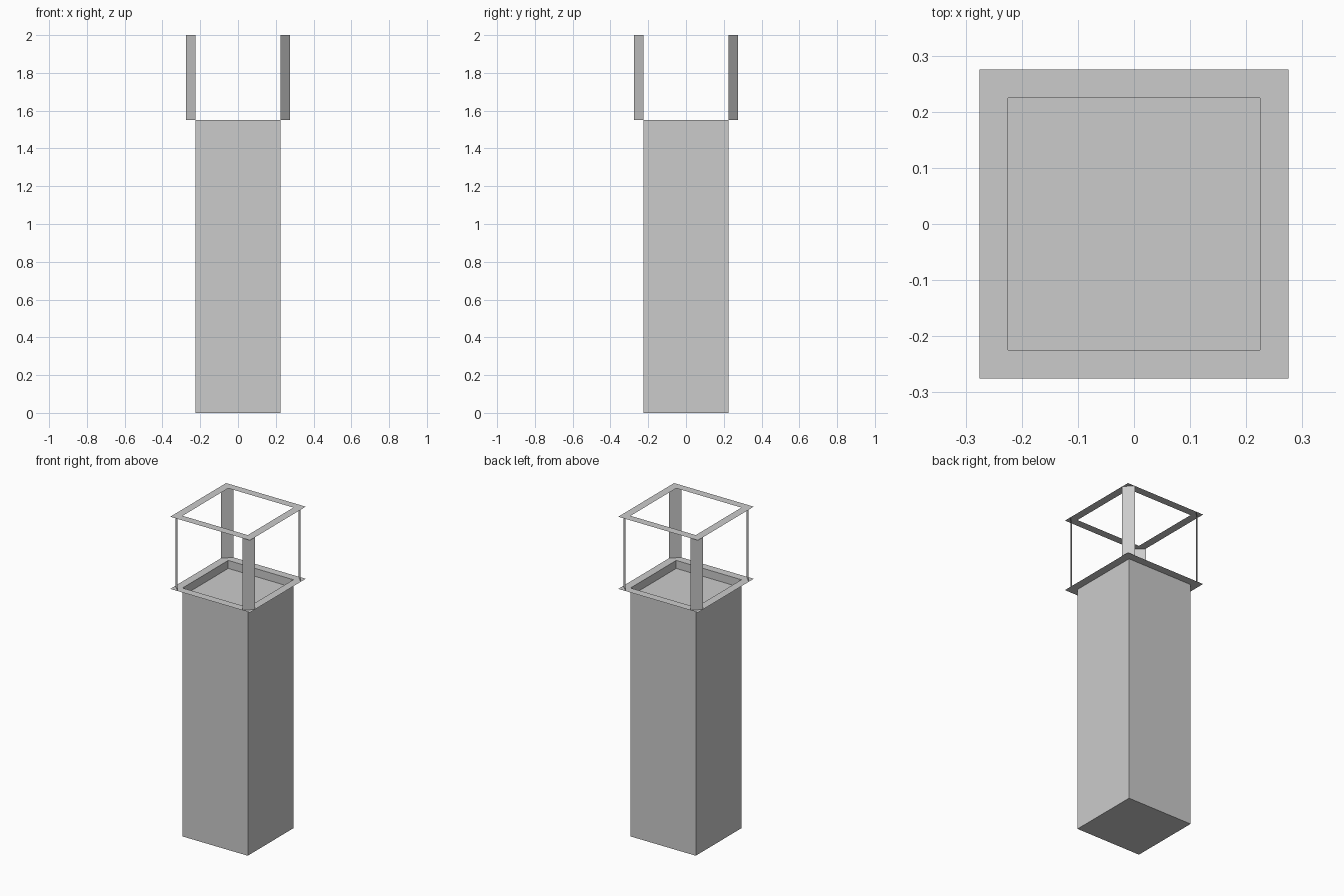
import bpy
import bmesh
from mathutils import Vector

cube = bpy.data.objects.get("Cube")
if cube:
    bpy.data.objects.remove(cube, do_unlink=True)

INNER, OUTER = 0.225, 0.275
RIM_Z, FLOOR_Z, TOP_Z = 1.55, 1.5, 2.0
CORNERS = [(-1, -1), (1, -1), (1, 1), (-1, 1)]

grey = bpy.data.materials.new("light grey")
grey.use_nodes = True
color = (0.6, 0.6, 0.6, 1)
grey.diffuse_color = color
grey.node_tree.nodes["Principled BSDF"].inputs["Base Color"].default_value = color


def make(name, faces):
    """Build an object from a list of faces given as point lists."""
    bm = bmesh.new()
    for points in faces:
        bm.faces.new([bm.verts.new(p) for p in points])
    bmesh.ops.remove_doubles(bm, verts=bm.verts, dist=0.0001)
    mesh = bpy.data.meshes.new(name)
    bm.to_mesh(mesh)
    bm.free()
    mesh.materials.append(grey)
    obj = bpy.data.objects.new(name, mesh)
    bpy.context.collection.objects.link(obj)
    return obj


def square(half, z):
    return [Vector((x * half, y * half, z)) for x, y in CORNERS]


def band(lower, upper):
    """Four quads joining two squares."""
    return [[lower[i], lower[(i + 1) % 4], upper[(i + 1) % 4], upper[i]]
            for i in range(4)]


# Column: thin walls, closed underneath
base = square(INNER, 0)
make("column", band(base, square(INNER, RIM_Z)) + [base[::-1]])

# Sunken floor just below the rim
make("sunken_floor", [square(INNER, FLOOR_Z)])

# Flat square frames at the rim and at the top
for name, z in (("lower_frame", RIM_Z), ("upper_frame", TOP_Z)):
    make(name, band(square(OUTER, z), square(INNER, z)))

# Flat posts set diagonally across each corner
sides = ["front_right", "front_left", "back_left", "back_right"]
for side, (x, y) in zip(sides, CORNERS):
    a = Vector((x * OUTER, y * INNER, 0))
    b = Vector((x * INNER, y * OUTER, 0))
    if x * y < 0:
        a, b = b, a
    low, high = Vector((0, 0, RIM_Z)), Vector((0, 0, TOP_Z))
    make(side + "_post", [[a + low, b + low, b + high, a + high]])
